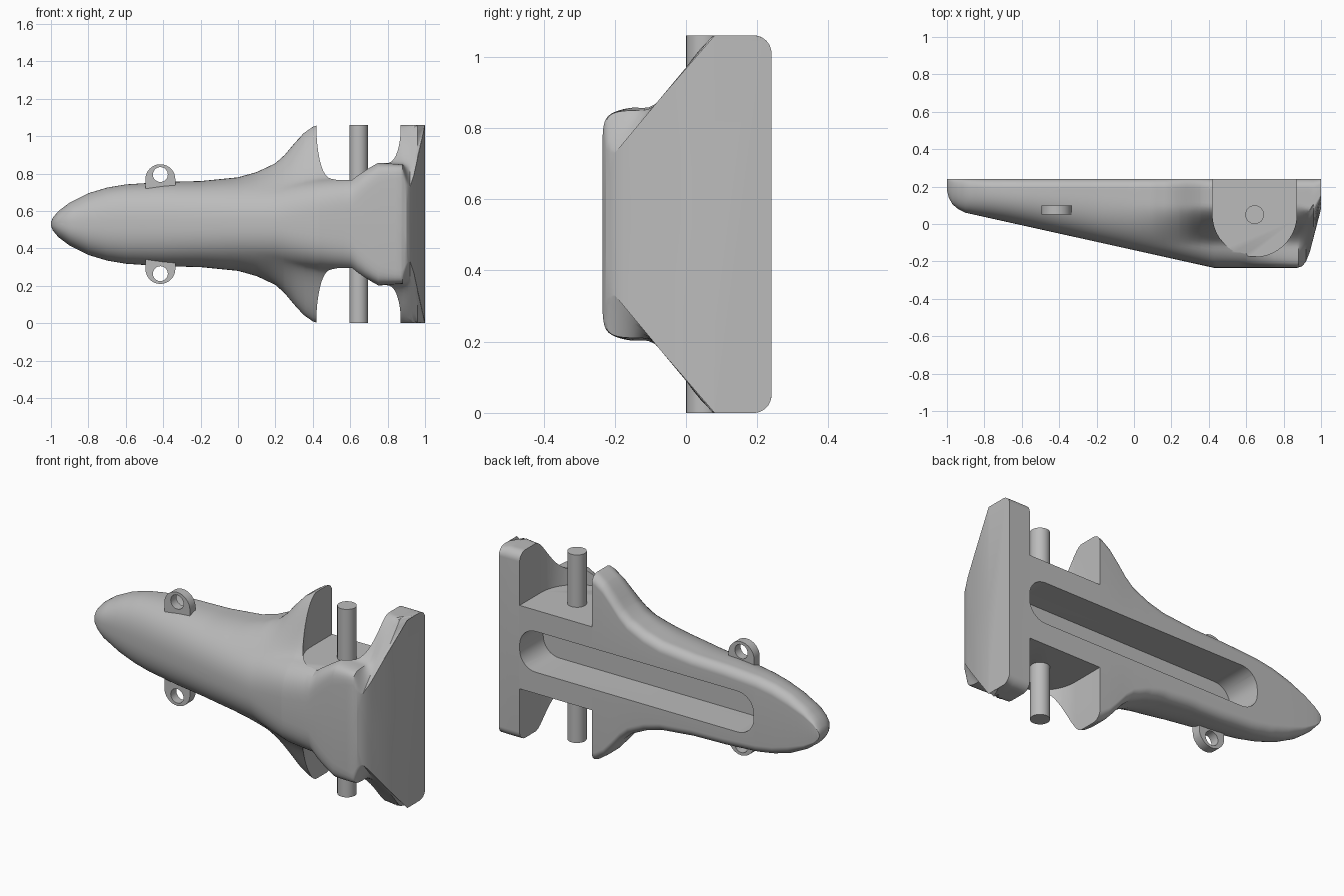
import bpy, bmesh, math

if "Cube" in bpy.data.objects:
    bpy.data.objects.remove(bpy.data.objects["Cube"])

MID, BACK = 0.53, 0.24          # mirror height and flat back plane
AXLE_X, AXLE_Y = 0.645, 0.05

grey = bpy.data.materials.new("plain grey")
grey.use_nodes = True
grey.diffuse_color = (0.5, 0.5, 0.5, 1)
grey.node_tree.nodes["Principled BSDF"].inputs["Base Color"].default_value = (0.5, 0.5, 0.5, 1)


def finish(name, bm):
    bmesh.ops.recalc_face_normals(bm, faces=bm.faces)
    mesh = bpy.data.meshes.new(name)
    bm.to_mesh(mesh)
    bm.free()
    mesh.materials.append(grey)
    obj = bpy.data.objects.new(name, mesh)
    bpy.context.collection.objects.link(obj)
    return obj


def loft(name, rings):
    bm = bmesh.new()
    loops = [[bm.verts.new(p) for p in ring] for ring in rings]
    n = len(loops[0])
    for a, b in zip(loops, loops[1:]):
        for i in range(n):
            j = (i + 1) % n
            bm.faces.new((a[i], a[j], b[j], b[i]))
    bm.faces.new(loops[0])
    bm.faces.new(loops[-1])
    return finish(name, bm)


def select(obj):
    bpy.ops.object.select_all(action="DESELECT")
    obj.select_set(True)
    bpy.context.view_layer.objects.active = obj


def cut(obj, cutter):
    select(obj)
    mod = obj.modifiers.new("cut", "BOOLEAN")
    mod.operation, mod.solver, mod.object = "DIFFERENCE", "EXACT", cutter
    bpy.ops.object.modifier_apply(modifier=mod.name)
    bpy.data.objects.remove(cutter)


def smooth(obj):
    select(obj)
    bpy.ops.object.shade_smooth_by_angle(angle=math.radians(30))


def arc(cx, cy, r, start, end, n):
    angles = [math.radians(start + (end - start) * i / n) for i in range(n + 1)]
    return [(cx + r * math.cos(a), cy + r * math.sin(a)) for a in angles]


def lookup(keys, x):
    for (xa, va), (xb, vb) in zip(keys, keys[1:]):
        if x <= xb:
            return va + (vb - va) * max(0, x - xa) / (xb - xa)
    return keys[-1][1]


# Half height at the back, half height of the hull, front depth, squareness
OUTLINE = [(-1, 0.01), (-.99, .035), (-.96, .07), (-.9, .115), (-.8, .165), (-.7, .195),
           (-.6, .212), (-.4, .225), (-.2, .23), (0, .25), (.1, .278), (.2, .325),
           (.25, .37), (.3, .43), (.35, .485), (.4, .52), (.43, .53)]
HULL = [(-.4, .225), (0, .235), (.42, .26), (.6, .265), (.75, .33), (.88, .32)]
FRONT = [(-1, .18), (-.99, .14), (-.97, .105), (-.94, .08), (-.9, .06), (.43, -.235),
         (.87, -.235), (.9, -.225), (.92, -.2), (.94, -.15), (1, .08)]
SQUARE = [(.2, 2.4), (.6, 4), (.88, 14)]


def half_height(x, y, front):
    wide = lookup(OUTLINE, x)
    hull = min(wide, lookup(HULL, x))
    mid = front + 0.75 * (BACK - front)
    power = lookup(SQUARE, x)
    u = min(1, max(0, (mid - y) / (mid - front)))
    s = min(1, max(0, (y + 0.12) / 0.22))
    w = hull * (1 - u ** power) ** (1 / power)
    w += (wide - hull) * s * s * (3 - 2 * s)
    # straight-sided tail plate
    plate = min(0.53, 0.2 + (y + 0.2) * 1.2)
    k = min(1, max(0, (x - 0.88) / 0.04))
    w += (plate - w) * k
    # rounded back corner
    c = max(0, (y - 0.19) / 0.05)
    return w - min(0.05, 0.3 * wide) * (1 - math.sqrt(max(0, 1 - c * c)))


def body_section(x, n=40):
    front = lookup(FRONT, x)
    pts = []
    for i in range(n + 1):
        y = BACK + (front - BACK) * (1 - math.cos(math.pi * i / n)) / 2
        pts.append((y, half_height(x, y, front)))
    ring = [(x, y, MID + w) for y, w in pts] + [(x, front, MID)]
    return ring + [(x, y, MID - w) for y, w in reversed(pts)]


# Body
stations = {round(-1 + 0.04 * i, 3) for i in range(51)}
for keys in (OUTLINE, HULL, FRONT):
    stations |= {k[0] for k in keys}
stations = sorted(stations | {.885, .89, .91, .93})
body = loft("body", [body_section(x) for x in stations])

# Wheel wells with a round front end, above and below
well = [(.42, .4)] + arc(AXLE_X, AXLE_Y, .225, 180, 360, 32) + [(.87, .4)]
for side in (1, -1):
    cut(body, loft("well_cutter", [[(x, y, MID + side * z) for x, y in well] for z in (.235, .7)]))

# Long rounded slot in the back
x0, x1, h, r = -.59, .87, .115, .1
slot = []
for cx, cz, a in ((x1 - r, h - r, 0), (x0 + r, h - r, 90), (x0 + r, r - h, 180), (x1 - r, r - h, 270)):
    slot += arc(cx, MID + cz, r, a, a + 90, 8)
cut(body, loft("slot_cutter", [[(x, y, z) for x, z in slot] for y in (.03, .4)]))
smooth(body)

for side, label in ((1, "upper"), (-1, "lower")):
    # Axle stub
    circle = arc(AXLE_X, AXLE_Y, .05, 0, 360, 24)[:-1]
    axle = loft(label + "_axle", [[(x, y, MID + side * z) for x, y in circle] for z in (.22, .53)])
    smooth(axle)

    # Guide eyelet: rounded tab with a round hole
    tab = [(-.335, .19)] + arc(-.415, .24, .08, 0, 180, 16) + [(-.495, .19)]
    eyelet = loft(label + "_eyelet", [[(x, y, MID + side * z) for x, z in tab] for y in (.05, .1)])
    hole = arc(-.415, .265, .04, 0, 360, 20)[:-1]
    cut(eyelet, loft("hole_cutter", [[(x, y, MID + side * z) for x, z in hole] for y in (0, .15)]))
    smooth(eyelet)
